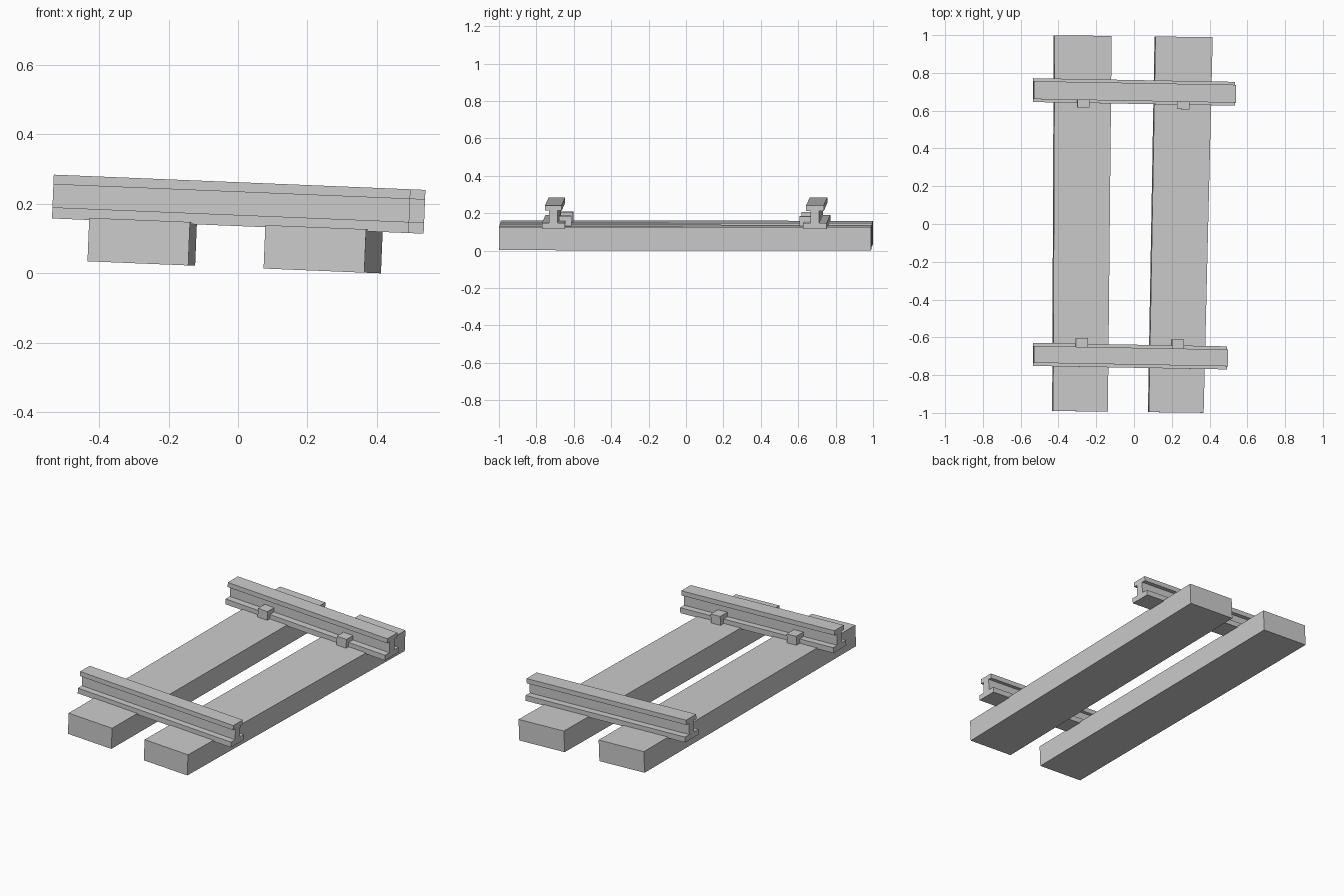
import bpy

if "Cube" in bpy.data.objects:
    bpy.data.objects.remove(bpy.data.objects["Cube"])

TILT = 0.041  # the whole piece leans down toward +x


def loft(name, section_a, section_b, skew):
    """Join two matching outlines (lists of x, y, z) into a closed solid, then lean it."""
    n = len(section_a)
    verts = [(x + TILT * (z - 0.1), y - skew * x, z - TILT * x)
             for x, y, z in section_a + section_b]
    faces = [tuple(range(n))[::-1], tuple(range(n, 2 * n))]
    faces += [(i, (i + 1) % n, n + (i + 1) % n, n + i) for i in range(n)]
    mesh = bpy.data.meshes.new(name)
    mesh.from_pydata(verts, [], faces)
    mesh.update()
    obj = bpy.data.objects.new(name, mesh)
    bpy.context.collection.objects.link(obj)
    return obj


def rect_xz(x0, x1, y, z0, z1):
    return [(x1, y, z0), (x0, y, z0), (x0, y, z1), (x1, y, z1)]


# Two sleepers, each slightly wider and shifted at the back end
for side, front, back in (("left", (-0.43, -0.14), (-0.422, -0.12)),
                          ("right", (0.077, 0.367), (0.112, 0.415))):
    loft(side + "_sleeper",
         rect_xz(*front, -0.995, 0.017, 0.142)[::-1],
         rect_xz(*back, 0.994, 0.017, 0.142)[::-1], 0.012)


# I-shaped rail outline (half, mirrored across its centre)
def rail_profile(base, head, web):
    half = [(base, 0.136), (base, 0.168), (web, 0.168),
            (web, 0.234), (head, 0.234), (head, 0.262)]
    return half + [(-y, z) for y, z in reversed(half)]


# Rails with two clips each on the inner side
rails = (("front", -0.700, -0.537, 0.49, 0.061, 0.0445, -0.608, (-0.28, 0.23)),
         ("back", 0.699, -0.537, 0.533, 0.063, 0.0475, 0.612, (-0.272, 0.257)))
for end, yc, x0, x1, base, head, clip_y, clips in rails:
    prof = rail_profile(base, head, 0.023)
    loft(end + "_rail",
         [(x0, yc + y, z) for y, z in prof],
         [(x1, yc + y, z) for y, z in prof], 0.018)
    ya, yb = sorted((clip_y, yc * 0.965))
    for side, cx in zip(("left", "right"), clips):
        loft(f"{end}_{side}_rail_clip",
             rect_xz(cx - 0.032, cx + 0.032, ya, 0.14, 0.195)[::-1],
             rect_xz(cx - 0.032, cx + 0.032, yb, 0.14, 0.195)[::-1], 0.018)

# Make all faces point outward
import bmesh
for obj in bpy.context.collection.objects:
    bm = bmesh.new()
    bm.from_mesh(obj.data)
    bmesh.ops.recalc_face_normals(bm, faces=bm.faces)
    bm.to_mesh(obj.data)
    bm.free()
